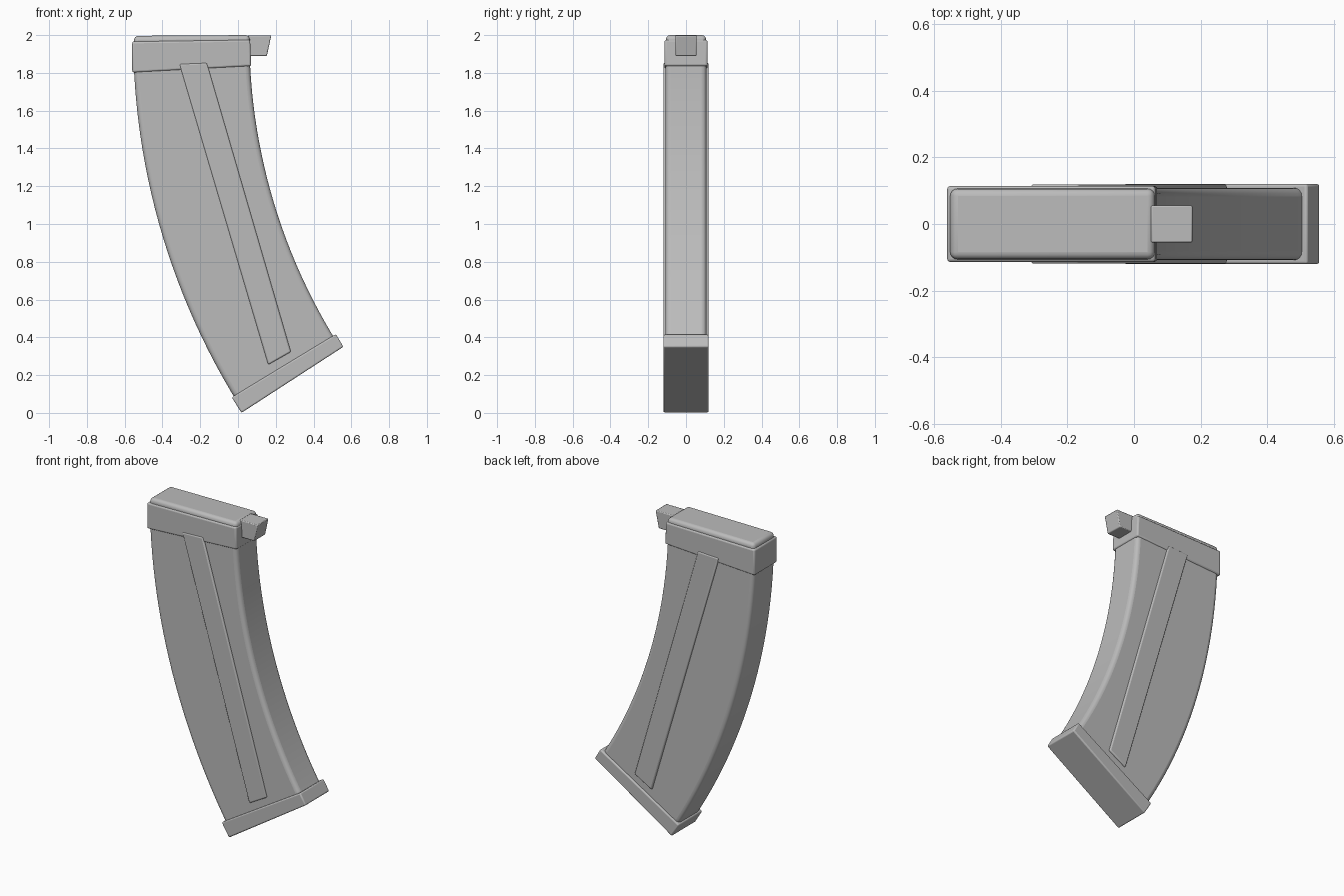
import bpy
import bmesh
import math

if "Cube" in bpy.data.objects:
    bpy.data.objects.remove(bpy.data.objects["Cube"], do_unlink=True)

# One plain grey for the whole model
grey = bpy.data.materials.new("plain_grey")
grey.use_nodes = True
colour = (0.5, 0.5, 0.5, 1)
grey.diffuse_color = colour
grey.node_tree.nodes["Principled BSDF"].inputs["Base Color"].default_value = colour


def slab(name, profile, half_depth, bevel, segments=3):
    """Extrude an x-z profile through y and round its edges."""
    bm = bmesh.new()
    front = bm.faces.new([bm.verts.new((x, -half_depth, z)) for x, z in profile])
    moved = bmesh.ops.extrude_face_region(bm, geom=[front])["geom"]
    verts = [v for v in moved if isinstance(v, bmesh.types.BMVert)]
    bmesh.ops.translate(bm, verts=verts, vec=(0, 2 * half_depth, 0))
    bmesh.ops.recalc_face_normals(bm, faces=bm.faces)
    mesh = bpy.data.meshes.new(name)
    bm.to_mesh(mesh)
    bm.free()
    mesh.materials.append(grey)
    obj = bpy.data.objects.new(name, mesh)
    bpy.context.collection.objects.link(obj)
    mod = obj.modifiers.new("rounded_edges", "BEVEL")
    mod.width = bevel
    mod.segments = segments
    mod.limit_method = "ANGLE"
    mod.angle_limit = math.radians(40)
    bpy.ops.object.select_all(action="DESELECT")
    obj.select_set(True)
    bpy.context.view_layer.objects.active = obj
    bpy.ops.object.shade_smooth_by_angle(angle=math.radians(35))
    return obj


def arc(radius, start, end, steps=24):
    """Points on a circle around the shared centre of the curved body."""
    angles = [math.radians(start + (end - start) * i / steps) for i in range(steps + 1)]
    return [(3.13 - radius * math.cos(a), 1.996 - radius * math.sin(a)) for a in angles]


# Curved body between two concentric arcs, ends hidden in collar and base
slab("curved_body", arc(3.685, 1.8, 32) + arc(3.07, 32, 1.8), 0.108, 0.025, 4)

# Base plate square to the lower end
slab("base_plate", [(-0.033, 0.083), (0.018, 0), (0.558, 0.35), (0.518, 0.417)], 0.12, 0.008)

# Collar and rounded cap at the upper end
slab("top_collar", [(-0.56, 1.802), (0.07, 1.836), (0.064, 1.975), (-0.56, 1.966)], 0.114, 0.01)
slab("top_cap", [(-0.553, 1.9), (0.064, 1.9), (0.062, 2.0), (-0.55, 1.996)], 0.106, 0.022, 4)

# Tapered catch on the side of the collar
slab("catch", [(0.05, 1.89), (0.153, 1.89), (0.176, 1.998), (0.05, 1.998)], 0.056, 0.005, 2)

# Straight rib running through both broad sides
slab("side_rib", [(-0.31, 1.847), (0.16, 0.255), (0.28, 0.323), (-0.165, 1.853)], 0.119, 0.008)
